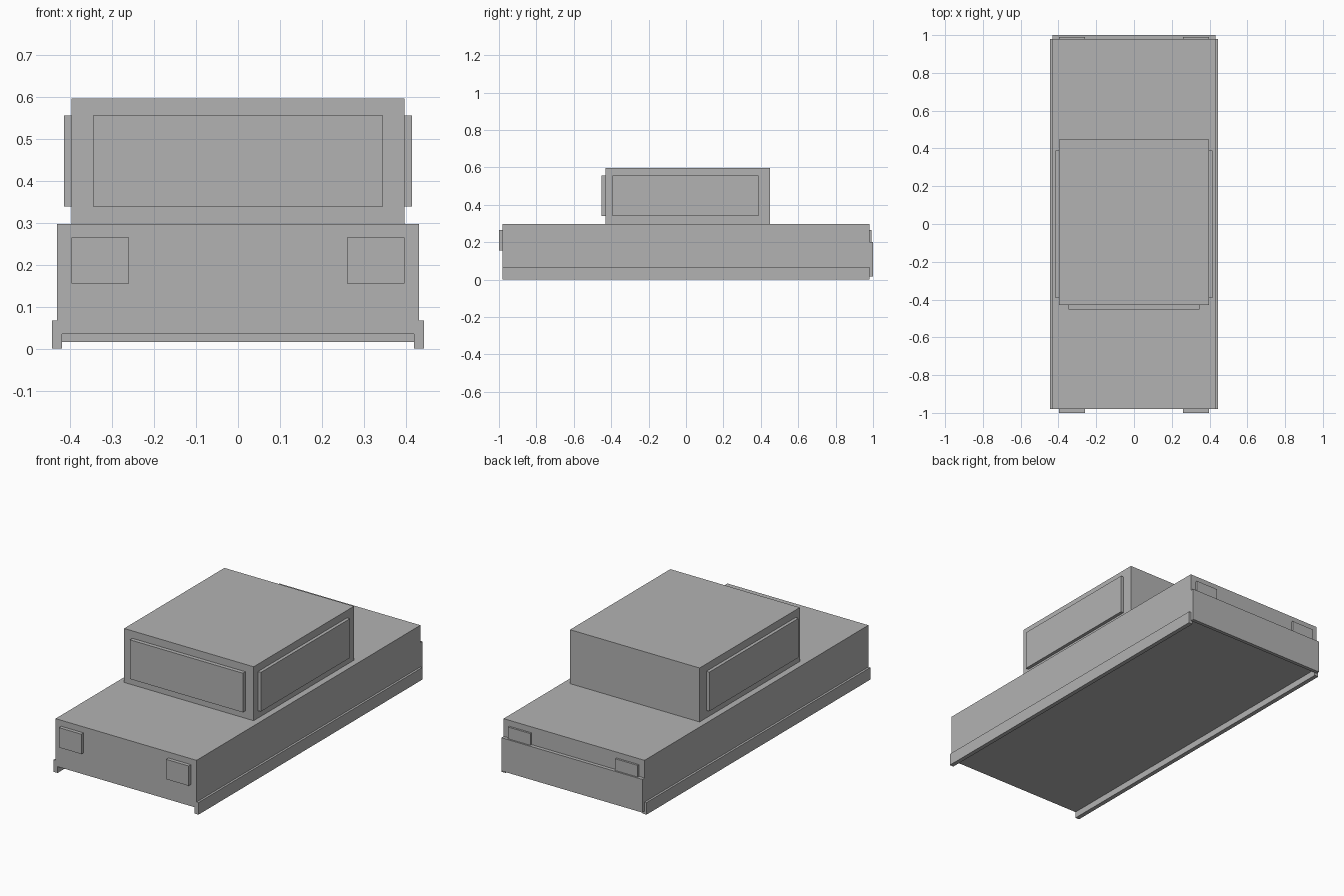
import bpy
import bmesh
from mathutils import Vector

cube = bpy.data.objects.get("Cube")
if cube:
    bpy.data.objects.remove(cube, do_unlink=True)

# One plain grey for the whole car
grey = bpy.data.materials.new("plain_grey")
grey.use_nodes = True
colour = (0.45, 0.45, 0.45, 1)
grey.diffuse_color = colour
grey.node_tree.nodes["Principled BSDF"].inputs["Base Color"].default_value = colour


def box(name, x, y, z):
    """Box spanning the given (min, max) ranges."""
    low, high = Vector((x[0], y[0], z[0])), Vector((x[1], y[1], z[1]))
    bm = bmesh.new()
    bmesh.ops.create_cube(bm, size=1)
    bmesh.ops.scale(bm, vec=high - low, verts=bm.verts)
    bmesh.ops.translate(bm, vec=(low + high) / 2, verts=bm.verts)
    mesh = bpy.data.meshes.new(name)
    bm.to_mesh(mesh)
    bm.free()
    mesh.materials.append(grey)
    obj = bpy.data.objects.new(name, mesh)
    bpy.context.collection.objects.link(obj)
    return obj


def pair(name, x, y, z):
    """Matching boxes on the left (+x) and right (-x) sides."""
    box("left_" + name, x, y, z)
    box("right_" + name, (-x[1], -x[0]), y, z)


# Body, cabin and rear bumper
END = 0.98
body_x = (-0.432, 0.432)
box("body", body_x, (-END, END), (0.035, 0.298))
box("cabin", (-0.397, 0.397), (-0.43, 0.448), (0.298, 0.597))
box("rear_bumper", body_x, (END, 1), (0.016, 0.2))

# Raised window panels
window_z = (0.339, 0.556)
box("windscreen", (-0.346, 0.346), (-0.452, -0.43), window_z)
pair("side_window", (0.397, 0.415), (-0.392, 0.388), window_z)

# Sills under both sides
pair("sill", (0.42, 0.444), (-END, END), (0, 0.067))

# Lights at both ends
lamp_x, lamp_z = (0.26, 0.398), (0.155, 0.265)
pair("headlight", lamp_x, (-1, -END), lamp_z)
pair("tail_light", lamp_x, (END, 0.991), lamp_z)
